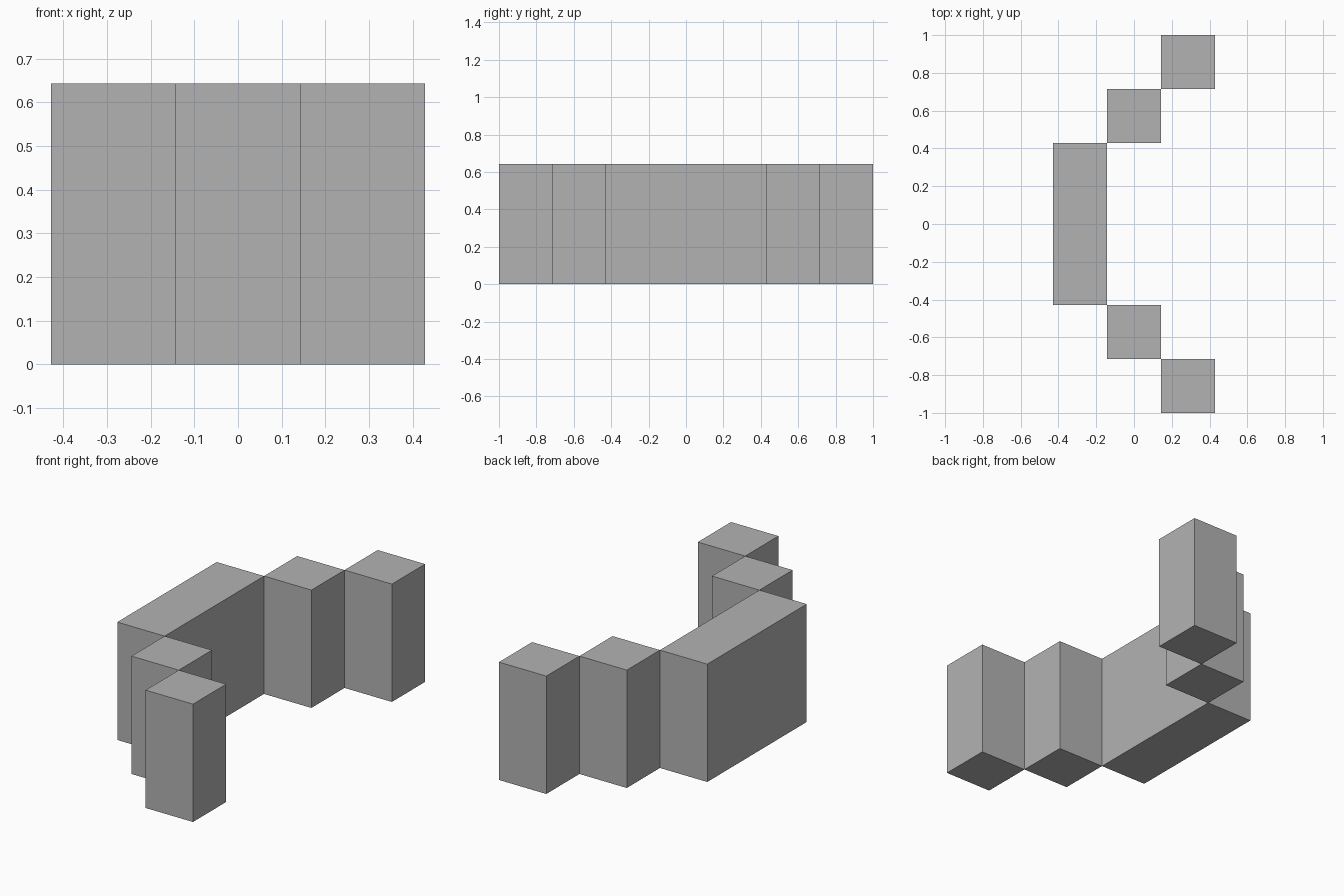
import bpy

cube = bpy.data.objects.get("Cube")
if cube:
    bpy.data.objects.remove(cube, do_unlink=True)

UNIT = 2 / 7          # side of one square block
HEIGHT = 2.25 * UNIT  # common wall height

grey = bpy.data.materials.new("plain_grey")
grey.use_nodes = True
colour = (0.45, 0.45, 0.45, 1)
grey.diffuse_color = colour
grey.node_tree.nodes["Principled BSDF"].inputs["Base Color"].default_value = colour


def block(name, column, row, length=1):
    """Add a wall block centred on a grid cell, 'length' cells long in y."""
    bpy.ops.mesh.primitive_cube_add(size=1, location=(column * UNIT, row * UNIT, HEIGHT / 2))
    obj = bpy.context.object
    obj.name = name
    obj.scale = (UNIT, length * UNIT, HEIGHT)
    bpy.ops.object.transform_apply(location=False, rotation=False, scale=True)
    obj.data.materials.append(grey)


# Long middle wall
block("middle_wall", -1, 0, 3)

# Stepped blocks, mirrored at both ends
for side, sign in (("front", -1), ("back", 1)):
    block(side + "_inner_block", 0, sign * 2)
    block(side + "_outer_block", 1, sign * 3)
